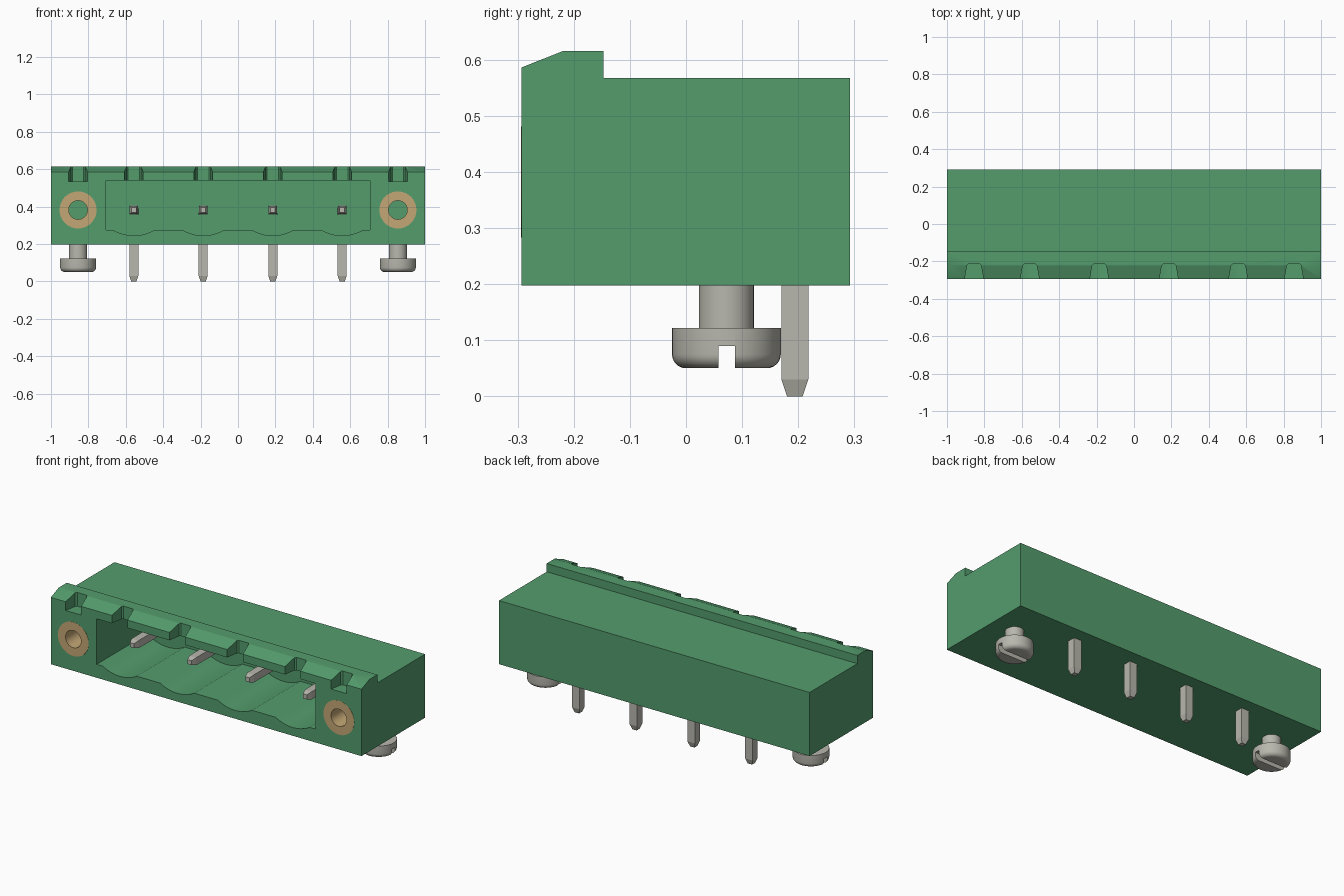
import bpy, bmesh, math
from mathutils import Vector

cube = bpy.data.objects.get("Cube")
if cube:
    bpy.data.objects.remove(cube, do_unlink=True)


def material(name, rgb):
    m = bpy.data.materials.new(name)
    m.use_nodes = True
    m.diffuse_color = (*rgb, 1)
    bsdf = next(n for n in m.node_tree.nodes if n.type == 'BSDF_PRINCIPLED')
    bsdf.inputs["Base Color"].default_value = (*rgb, 1)
    return m


GREEN = material("green plastic", (0.088, 0.335, 0.152))
METAL = material("tinned metal", (0.48, 0.475, 0.42))
BRASS = material("brass", (0.55, 0.39, 0.18))

PINS = [-0.557, -0.186, 0.186, 0.557]   # pin positions along x
MOUNT = 0.855                           # screw flange position
PIN_Z = 0.382


def loft(name, rings, mat, closed=False):
    """Skin a row of rings; cap the ends, or join last to first if closed."""
    bm = bmesh.new()
    rows = [[bm.verts.new(p) for p in r] for r in rings]
    n = len(rows[0])
    pairs = list(zip(rows, rows[1:])) + ([(rows[-1], rows[0])] if closed else [])
    for a, b in pairs:
        for i in range(n):
            j = (i + 1) % n
            bm.faces.new((a[i], a[j], b[j], b[i]))
    if not closed:
        bm.faces.new(rows[0])
        bm.faces.new(rows[-1])
    bmesh.ops.recalc_face_normals(bm, faces=bm.faces)
    me = bpy.data.meshes.new(name)
    bm.to_mesh(me)
    bm.free()
    me.materials.append(mat)
    ob = bpy.data.objects.new(name, me)
    bpy.context.collection.objects.link(ob)
    return ob


def lathe(name, profile, centre, axis, mat, closed=False, n=40):
    """Revolve (radius, distance) points about the y or z axis."""
    c, rings = Vector(centre), []
    for r, d in profile:
        ring = []
        for i in range(n):
            a = 2 * math.pi * i / n
            u, v = r * math.cos(a), r * math.sin(a)
            ring.append(c + Vector((u, d, v) if axis == 'y' else (u, v, d)))
        rings.append(ring)
    return loft(name, rings, mat, closed)


def box(name, x, y, z, mat):
    return loft(name, [[(x[0], y[0], k), (x[1], y[0], k), (x[1], y[1], k), (x[0], y[1], k)]
                       for k in z], mat)


def activate(ob):
    bpy.ops.object.select_all(action='DESELECT')
    ob.select_set(True)
    bpy.context.view_layer.objects.active = ob


def cut(ob, cutter):
    mod = ob.modifiers.new("cut", 'BOOLEAN')
    mod.operation, mod.solver, mod.object = 'DIFFERENCE', 'EXACT', cutter
    activate(ob)
    bpy.ops.object.modifier_apply(modifier=mod.name)
    bpy.data.objects.remove(cutter, do_unlink=True)


def smooth(ob):
    activate(ob)
    bpy.ops.object.shade_smooth_by_angle(angle=math.radians(25))


# Housing: side profile with the raised, chamfered front rim
side = [(-0.293, 0.197), (0.292, 0.197), (0.292, 0.567), (-0.147, 0.567),
        (-0.147, 0.615), (-0.22, 0.615), (-0.293, 0.586)]
housing = loft("housing", [[(x, y, z) for y, z in side] for x in (-1, 1)], GREEN)

# Plug cavity with a scalloped floor below each pin
floor, half, sag = 0.275, 0.11, 0.03
R = (half ** 2 + sag ** 2) / (2 * sag)
outline = [(0.705, 0.54), (-0.705, 0.54), (-0.705, floor)]
for px in PINS:
    for i in range(13):
        dx = half * (i / 6 - 1)
        outline.append((px + dx, floor - sag + R - math.sqrt(R * R - dx * dx)))
outline.append((0.705, floor))
cut(housing, loft("cavity_cutter", [[(x, y, z) for x, z in outline] for y in (-0.4, 0.15)], GREEN))

# Tapered coding notches in the rim
for x in PINS + [-MOUNT, MOUNT]:
    plan = [(-0.053, -0.31), (0.053, -0.31), (0.038, -0.222), (0.03, -0.214),
            (-0.03, -0.214), (-0.038, -0.222)]
    cut(housing, loft("notch_cutter", [[(x + u, v, z) for u, v in plan] for z in (0.535, 0.7)], GREEN))

# Pockets for the threaded inserts
for x in (-MOUNT, MOUNT):
    cut(housing, lathe("bore_cutter", [(0.099, -0.4), (0.099, -0.04)], (x, 0, PIN_Z), 'y', GREEN))
smooth(housing)

# Inserts and slotted mounting screws at both ends
for name, x in (("left", MOUNT), ("right", -MOUNT)):
    smooth(lathe(name + "_threaded_insert",
                 [(0.05, -0.294), (0.099, -0.294), (0.099, -0.04), (0.05, -0.04)],
                 (x, 0, PIN_Z), 'y', BRASS, closed=True))
    fillet = [(0.072 + 0.025 * math.sin(a), 0.075 - 0.025 * math.cos(a))
              for a in (math.pi / 2 * i / 6 for i in range(7))]
    screw = lathe(name + "_screw", fillet + [(0.097, 0.122), (0.049, 0.122), (0.049, 0.21)],
                  (x, 0.072, 0), 'z', METAL)
    cut(screw, box("slot_cutter", (x - 0.2, x + 0.2), (0.058, 0.087), (0, 0.09), METAL))
    smooth(screw)

# Right-angle contact pins with tapered ends: (y, z, half width, y factor, z factor)
path = [(-0.18, PIN_Z, 0.013, 0, 1), (-0.15, PIN_Z, 0.022, 0, 1),
        (0.194, PIN_Z, 0.024, 1, 1), (0.194, 0.03, 0.024, 1, 0), (0.194, 0, 0.014, 1, 0)]
for i, x in enumerate(PINS):
    loft(f"contact_pin_{i + 1}",
         [[(x + s * h, y + t * h * fy, z + t * h * fz)
           for s, t in ((-1, -1), (1, -1), (1, 1), (-1, 1))]
          for y, z, h, fy, fz in path], METAL)
